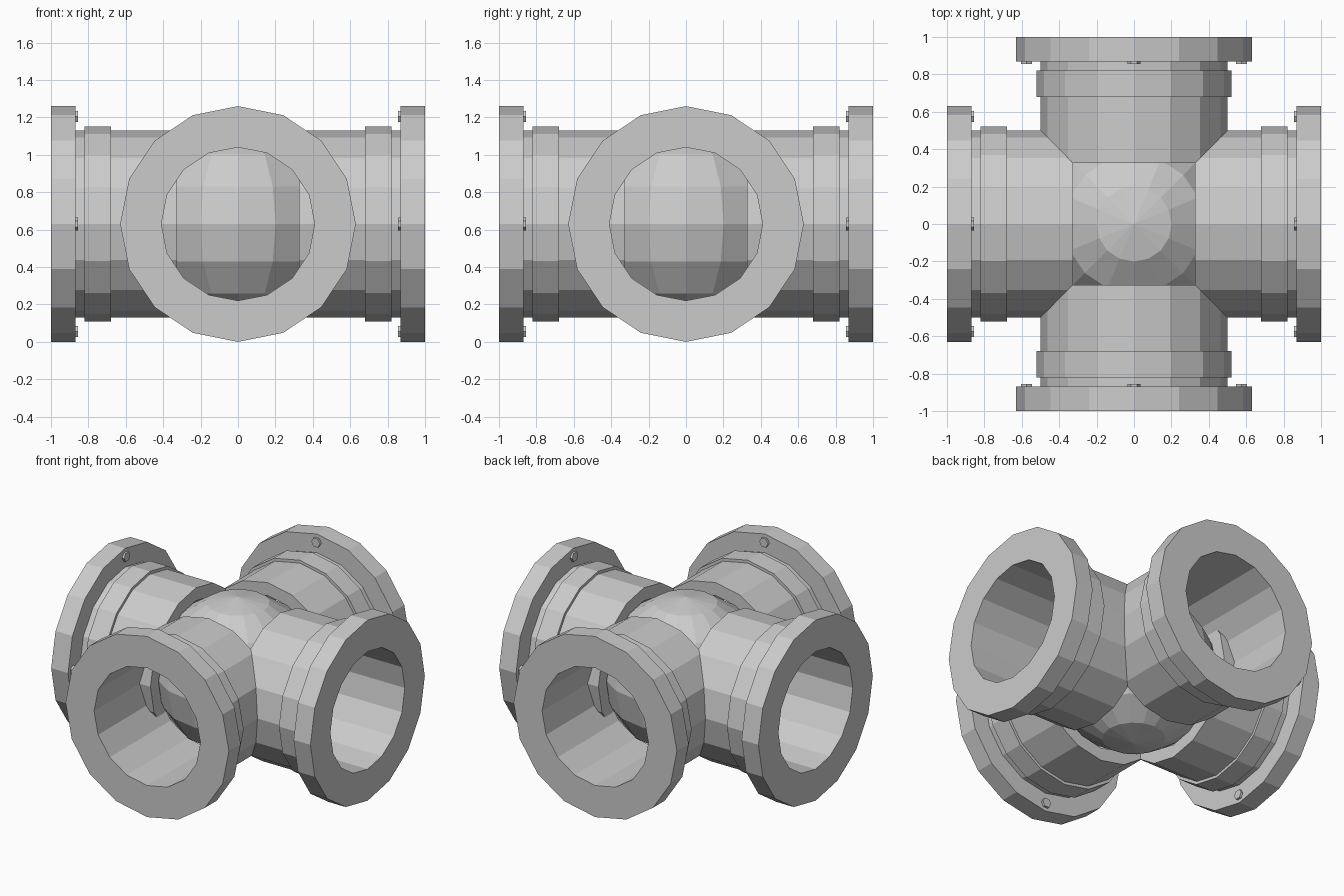
import bpy, bmesh, math
from mathutils import Matrix

SIDES = 16
CENTRE_Z = 0.63
BORE = 0.41

if "Cube" in bpy.data.objects:
    bpy.data.objects.remove(bpy.data.objects["Cube"], do_unlink=True)

steel = bpy.data.materials.new("grey_steel")
steel.use_nodes = True
GREY = (0.6, 0.6, 0.6, 1)
steel.diffuse_color = GREY
steel.node_tree.nodes["Principled BSDF"].inputs["Base Color"].default_value = GREY


def finish(name, bm, turn=0.0):
    """Turn the mesh about the vertical axis, lift it to the pipe axis and link it."""
    bm.transform(Matrix.Translation((0, 0, CENTRE_Z)) @ Matrix.Rotation(turn, 4, "Z"))
    bmesh.ops.recalc_face_normals(bm, faces=bm.faces)
    mesh = bpy.data.meshes.new(name)
    bm.to_mesh(mesh)
    bm.free()
    mesh.materials.append(steel)
    obj = bpy.data.objects.new(name, mesh)
    bpy.context.collection.objects.link(obj)


def ring(name, inner, outer, start, end, turn):
    """Hollow faceted cylinder running along x from start to end."""
    bm = bmesh.new()
    loops = []
    for radius, x in ((inner, start), (outer, start), (outer, end), (inner, end)):
        angles = [2 * math.pi * i / SIDES for i in range(SIDES)]
        loops.append([bm.verts.new((x, radius * math.sin(a), radius * math.cos(a))) for a in angles])
    for k in range(4):
        a, b = loops[k], loops[(k + 1) % 4]
        for i in range(SIDES):
            j = (i + 1) % SIDES
            bm.faces.new((a[i], a[j], b[j], b[i]))
    finish(name, bm, turn)


def bolts(name, turn):
    """Four hexagonal bolt heads on the inner side of a flange."""
    bm = bmesh.new()
    for i in range(4):
        place = (Matrix.Rotation(i * math.pi / 2, 4, "X")
                 @ Matrix.Translation((0.865, 0, 0.575))
                 @ Matrix.Rotation(math.pi / 2, 4, "Y"))
        bmesh.ops.create_cone(bm, cap_ends=True, segments=6, radius1=0.034,
                              radius2=0.034, depth=0.02, matrix=place)
    finish(name, bm, turn)


# Central ball joining the four pipes
ball = bmesh.new()
bmesh.ops.create_uvsphere(ball, u_segments=SIDES, v_segments=8, radius=0.525)
finish("centre_ball", ball)

# Four identical flanged arms
for n, side in enumerate(("left", "back", "right", "front")):
    turn = n * math.pi / 2
    ring(side + "_pipe", BORE, 0.5, 0.325, 0.87, turn)
    ring(side + "_collar", 0.46, 0.52, 0.68, 0.82, turn)
    ring(side + "_flange", BORE, 0.63, 0.87, 1.0, turn)
    bolts(side + "_bolts", turn)
